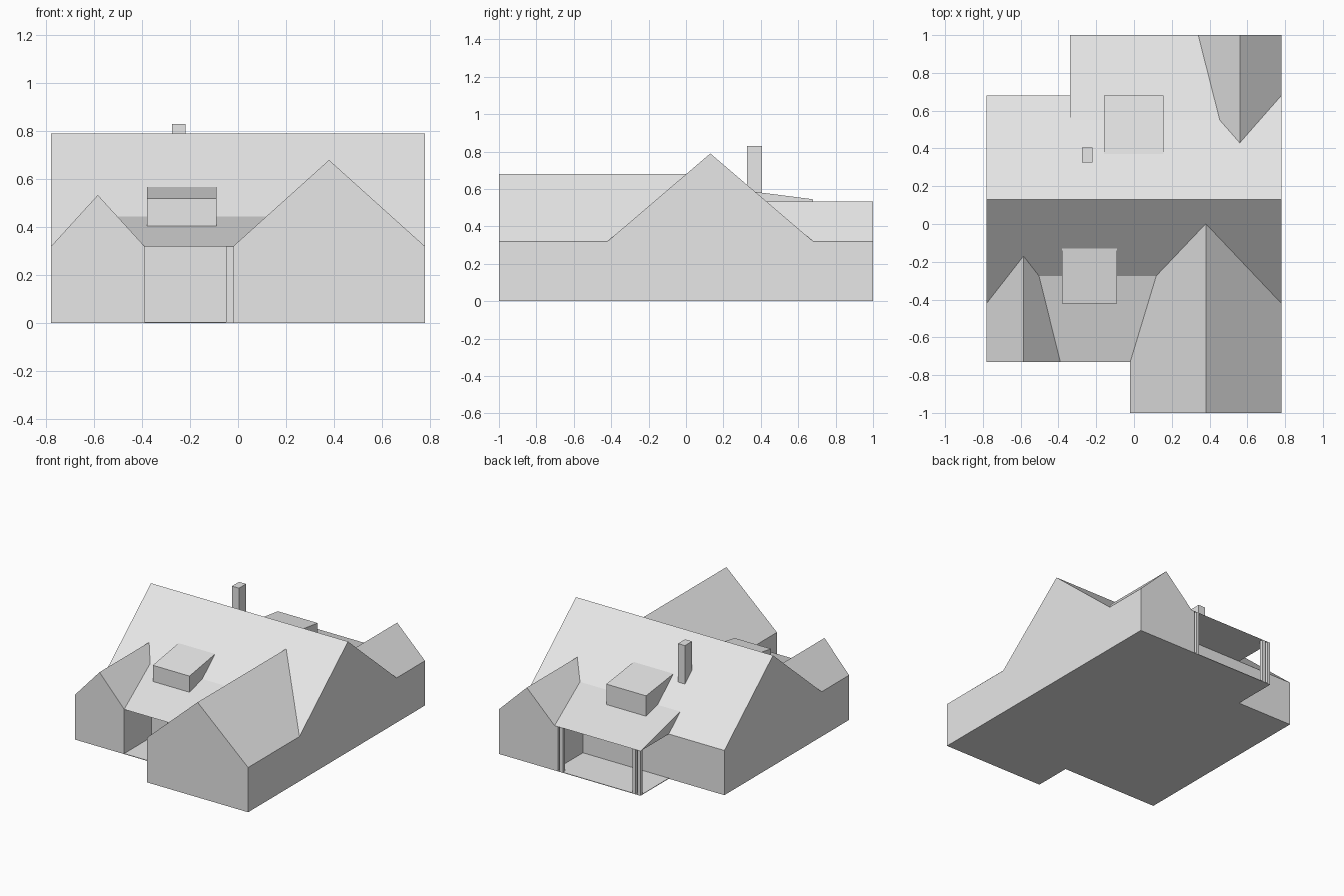
import bpy

cube = bpy.data.objects.get("Cube")
if cube:
    bpy.data.objects.remove(cube, do_unlink=True)

GREY = (0.8, 0.8, 0.8, 1)
mat = bpy.data.materials.new("light grey")
mat.use_nodes = True
mat.diffuse_color = GREY
mat.node_tree.nodes["Principled BSDF"].inputs["Base Color"].default_value = GREY

EAVE = 0.32
FRONT, BACK = -0.42, 0.68      # main walls
RIDGE_Y, RIDGE_Z = 0.13, 0.79  # main ridge


def roof_z(y):
    """Height of the main roof at a given depth."""
    half = BACK - RIDGE_Y
    return RIDGE_Z - abs(y - RIDGE_Y) * (RIDGE_Z - EAVE) / half


def prism(name, profile, axis, start, end):
    """Extrude a profile along x (points are y, z) or along y (points are x, z)."""
    n = len(profile)
    verts = []
    for t in (start, end):
        for a, z in profile:
            verts.append((t, a, z) if axis == "x" else (a, t, z))
    faces = [tuple(range(n)), tuple(reversed(range(n, 2 * n)))]
    for i in range(n):
        j = (i + 1) % n
        faces.append((j, i, n + i, n + j))
    mesh = bpy.data.meshes.new(name)
    mesh.from_pydata(verts, [], faces)
    mesh.materials.append(mat)
    obj = bpy.data.objects.new(name, mesh)
    bpy.context.collection.objects.link(obj)
    # Make all normals face outward
    import bmesh
    bm = bmesh.new()
    bm.from_mesh(mesh)
    bmesh.ops.recalc_face_normals(bm, faces=bm.faces)
    bm.to_mesh(mesh)
    bm.free()
    return obj


def gable(name, a0, a1, peak, axis, start, end):
    mid = (a0 + a1) / 2
    prism(name, [(a0, 0), (a1, 0), (a1, EAVE), (mid, peak), (a0, EAVE)], axis, start, end)


def box(name, x0, x1, y0, y1, z0, z1):
    prism(name, [(x0, z0), (x1, z0), (x1, z1), (x0, z1)], "y", y0, y1)


# Main house and its cross gables
gable("main_house", FRONT, BACK, RIDGE_Z, "x", -0.78, 0.78)
gable("front_right_wing", -0.78, -0.39, 0.534, "y", -0.73, 0.0)
gable("front_left_wing", -0.02, 0.78, 0.68, "y", -1, 0.1)
gable("rear_left_wing", 0.34, 0.78, 0.534, "y", 0.3, 1)

# Porch roofs: shallow wedges that run into the main roof
prism("front_porch_roof", [(-0.73, EAVE), (-0.275, roof_z(-0.275)), (-0.2, EAVE)],
      "x", -0.58, 0.38)
prism("rear_porch_roof", [(1, EAVE), (0.55, roof_z(0.55)), (0.45, EAVE)],
      "x", -0.34, 0.56)

# Porch floors
box("front_porch_floor", -0.39, -0.02, -0.73, FRONT, 0, 0.004)
box("rear_porch_floor", -0.34, 0.34, BACK, 1, 0, 0.004)

# Porch posts: one in front, a pair at each rear corner
box("front_porch_post", -0.05, -0.02, -0.73, -0.70, 0, EAVE)
for side in (-1, 1):
    for k, inset in enumerate((0.0125, 0.0525)):
        x = side * (0.34 - inset)
        box(f"rear_porch_post_{'left' if side > 0 else 'right'}_{k + 1}",
            x - 0.0125, x + 0.0125, 0.975, 1, 0, EAVE)

# Shed dormers
prism("front_dormer", [(-0.42, 0.36), (-0.42, 0.52), (-0.13, roof_z(-0.13)), (-0.13, 0.36)],
      "x", -0.38, -0.09)
prism("rear_dormer", [(0.68, 0.36), (0.68, 0.545), (0.37, roof_z(0.37)), (0.37, 0.36)],
      "x", -0.16, 0.155)

# Chimney
box("chimney", -0.275, -0.22, 0.325, 0.405, 0.5, 0.83)
